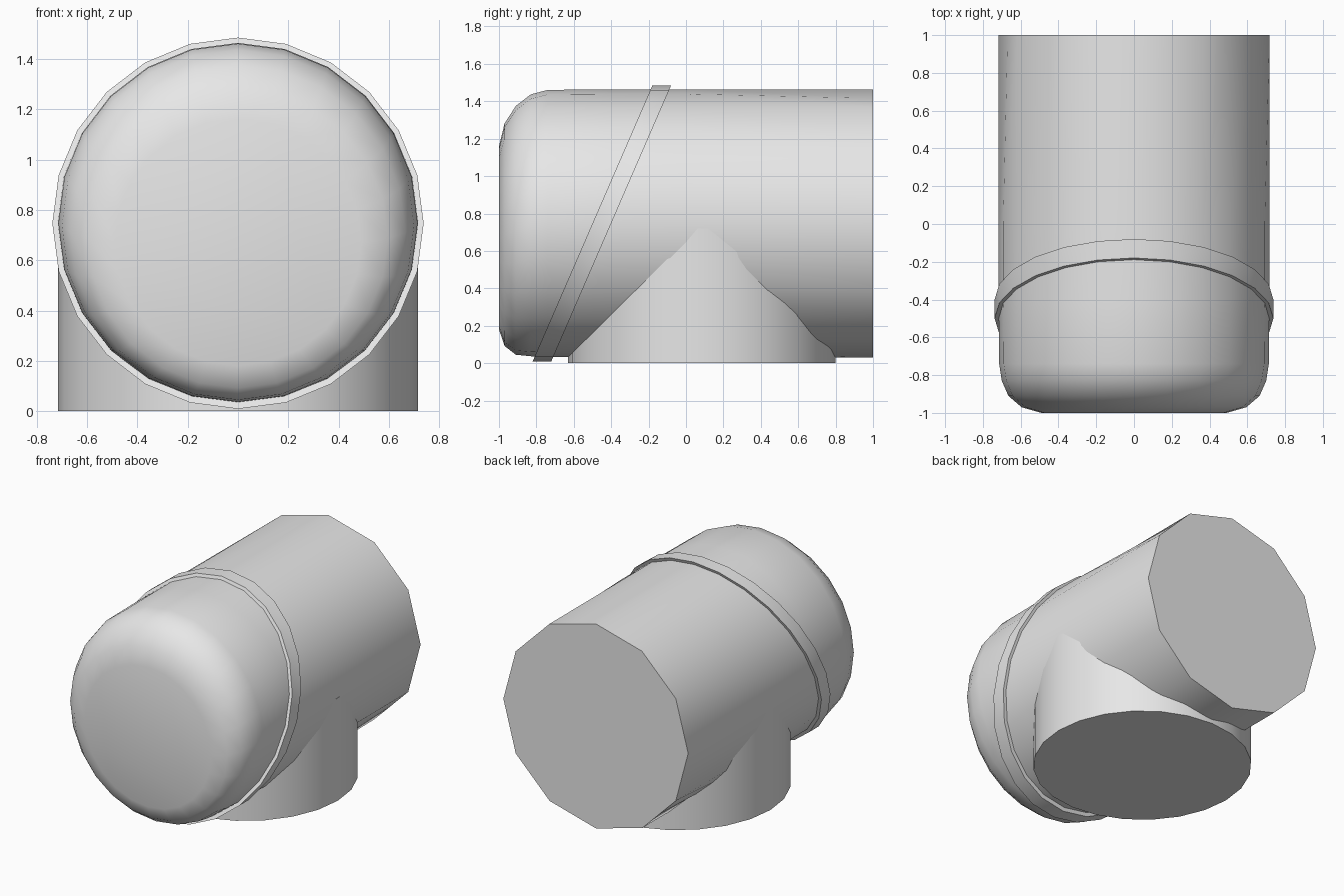
import bpy, bmesh
from math import cos, sin, pi, radians

cube = bpy.data.objects.get("Cube")
if cube:
    bpy.data.objects.remove(cube, do_unlink=True)

SIDES = 24
AXIS_Z = 0.747
RADIUS = 0.717

grey = bpy.data.materials.new("light_grey")
grey.use_nodes = True
grey.diffuse_color = (0.8, 0.8, 0.8, 1)
grey.node_tree.nodes["Principled BSDF"].inputs["Base Color"].default_value = (0.8, 0.8, 0.8, 1)


def loft(name, rings, closed=False):
    """Skin a list of point rings; cap the ends, or join last to first."""
    bm = bmesh.new()
    loops = [[bm.verts.new(p) for p in ring] for ring in rings]
    pairs = list(zip(loops, loops[1:]))
    if closed:
        pairs.append((loops[-1], loops[0]))
    else:
        bm.faces.new(loops[0])
        bm.faces.new(loops[-1])
    for a, b in pairs:
        for i in range(SIDES):
            j = (i + 1) % SIDES
            bm.faces.new((a[i], a[j], b[j], b[i]))
    bmesh.ops.recalc_face_normals(bm, faces=bm.faces)
    mesh = bpy.data.meshes.new(name)
    bm.to_mesh(mesh)
    bm.free()
    mesh.materials.append(grey)
    obj = bpy.data.objects.new(name, mesh)
    bpy.context.collection.objects.link(obj)
    bpy.ops.object.select_all(action='DESELECT')
    obj.select_set(True)
    bpy.context.view_layer.objects.active = obj
    bpy.ops.object.shade_smooth_by_angle(angle=radians(40))
    return obj


def angles():
    return [2 * pi * i / SIDES for i in range(SIDES)]


def upright_ring(y, r, z=AXIS_Z, coarse=False, slant=0):
    """Ring around the y axis; coarse flattens every second corner, slant leans it back."""
    points = []
    for i, a in enumerate(angles()):
        s = r * cos(pi / 12) if coarse and i % 2 else r
        points.append((s * sin(a), y + slant * s * cos(a), z + s * cos(a)))
    return points


# Main tube: rounded nose that droops slightly, coarser flat back end
nose = [(-1, 0.49, 0.67), (-0.97, 0.595, 0.687), (-0.91, 0.665, 0.71),
        (-0.83, 0.70, 0.737), (-0.74, 0.714, AXIS_Z)]
body = [upright_ring(*n) for n in nose]
body.append(upright_ring(-0.4, RADIUS))
body.append(upright_ring(0, RADIUS))
body.append(upright_ring(1, RADIUS, coarse=True))
loft("main_tube", body)

# Vertical branch running into the tube from below
loft("branch_tube", [[(0.715 * sin(a), 0.085 + 0.715 * cos(a), z) for a in angles()]
                     for z in (0, 0.36, 0.72)])

# Slanted raised collar
LEAN = 0.434
loft("slanted_collar", [upright_ring(y, r, slant=LEAN) for y, r in
                        ((-0.50, 0.70), (-0.50, 0.738), (-0.40, 0.738), (-0.40, 0.70))],
     closed=True)
